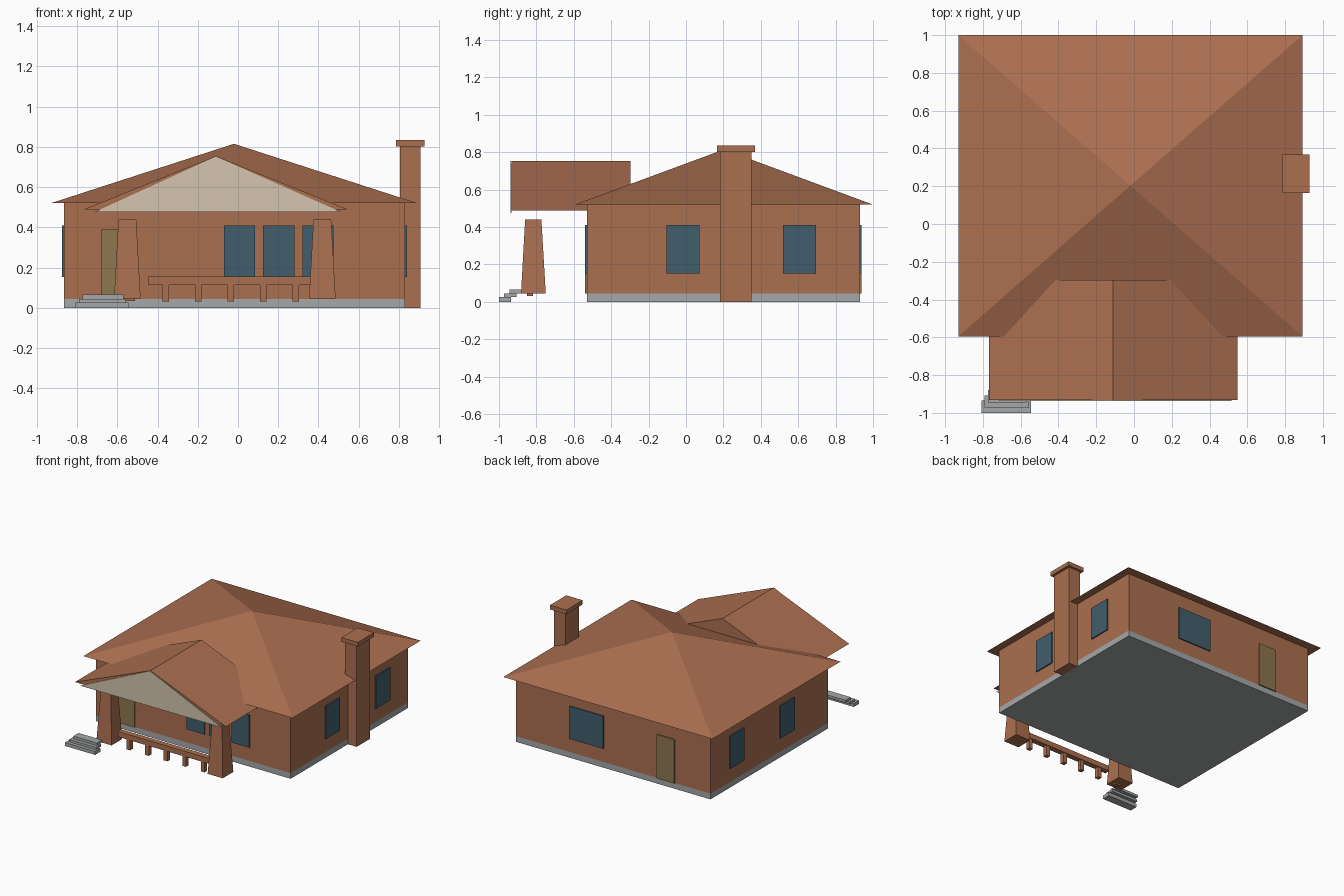
import bpy, bmesh

if "Cube" in bpy.data.objects:
    bpy.data.objects.remove(bpy.data.objects["Cube"])


def material(name, rgb):
    m = bpy.data.materials.new(name)
    m.diffuse_color = (*rgb, 1.0)
    m.use_nodes = True
    m.node_tree.nodes["Principled BSDF"].inputs["Base Color"].default_value = m.diffuse_color
    return m


BROWN = material("terracotta_brown", (0.41, 0.16, 0.08))
GREY = material("concrete_grey", (0.38, 0.39, 0.40))
GLASS = material("window_blue", (0.053, 0.114, 0.152))
DOOR = material("door_olive", (0.27, 0.185, 0.08))
CREAM = material("gable_cream", (0.66, 0.56, 0.43))


def mesh(name, verts, faces, mat):
    bm = bmesh.new()
    vs = [bm.verts.new(v) for v in verts]
    for f in faces:
        bm.faces.new([vs[i] for i in f])
    bmesh.ops.recalc_face_normals(bm, faces=bm.faces)
    me = bpy.data.meshes.new(name)
    bm.to_mesh(me)
    bm.free()
    me.materials.append(mat)
    ob = bpy.data.objects.new(name, me)
    bpy.context.collection.objects.link(ob)
    return ob


def frustum(name, low, high, z0, z1, mat):
    """Four-sided solid between two rectangles given as (x0, x1, y0, y1)."""
    verts = []
    for (x0, x1, y0, y1), z in ((low, z0), (high, z1)):
        verts += [(x0, y0, z), (x1, y0, z), (x1, y1, z), (x0, y1, z)]
    faces = [(3, 2, 1, 0), (4, 5, 6, 7)]
    faces += [(i, (i + 1) % 4, (i + 1) % 4 + 4, i + 4) for i in range(4)]
    return mesh(name, verts, faces, mat)


def box(name, x0, x1, y0, y1, z0, z1, mat):
    return frustum(name, (x0, x1, y0, y1), (x0, x1, y0, y1), z0, z1, mat)


def gable(name, x0, xm, x1, y0, y1, z0, z1, mat):
    """Triangular prism with its ridge along y."""
    verts = [(x, y, z) for y in (y0, y1) for x, z in ((x0, z0), (x1, z0), (xm, z1))]
    faces = [(0, 1, 2), (5, 4, 3), (0, 3, 4, 1), (1, 4, 5, 2), (2, 5, 3, 0)]
    return mesh(name, verts, faces, mat)


# House body
X0, X1, Y0, Y1 = -0.865, 0.83, -0.53, 0.93
box("foundation", X0, X1, Y0, Y1, 0, 0.045, GREY)
box("walls", X0, X1, Y0, Y1, 0.045, 0.522, BROWN)

# Hipped main roof, meeting at one point
mesh("main_roof",
     [(-0.93, -0.595, 0.52), (0.892, -0.595, 0.52), (0.892, 1.0, 0.52),
      (-0.93, 1.0, 0.52), (-0.02, 0.203, 0.815)],
     [(3, 2, 1, 0), (0, 1, 4), (1, 2, 4), (2, 3, 4), (3, 0, 4)], BROWN)

# Porch roof with a pale gable panel
gable("porch_roof", -0.768, -0.11, 0.547, -0.932, -0.297, 0.488, 0.754, BROWN)
gable("gable_panel", -0.715, -0.11, 0.515, -0.938, -0.933, 0.475, 0.752, CREAM)

# Tapered porch pillars
for side, x in (("left", -0.55), ("right", 0.419)):
    frustum("porch_pillar_" + side,
            (x - 0.066, x + 0.066, -0.882, -0.75),
            (x - 0.044, x + 0.044, -0.86, -0.773), 0.046, 0.44, BROWN)

# Low porch rail on short posts
box("porch_rail", -0.447, 0.40, -0.855, -0.812, 0.113, 0.155, BROWN)
for i in range(5):
    x = -0.36 + i * 0.162
    box("rail_post", x - 0.016, x + 0.016, -0.85, -0.817, 0.032, 0.113, BROWN)
box("pillar_foot", -0.565, -0.512, -0.85, -0.817, 0.035, 0.05, BROWN)

# Entrance steps
for i in range(3):
    box("step", -0.808 + 0.017 * i, -0.545 - 0.012 * i,
        -1.0 + 0.028 * i, -0.935 + 0.028 * i,
        (0, 0.027, 0.045)[i], (0.027, 0.045, 0.065)[i], GREY)

# Chimney with cap
box("chimney", 0.805, 0.907, 0.182, 0.35, 0, 0.802, BROWN)
box("chimney_cap", 0.785, 0.928, 0.165, 0.368, 0.802, 0.835, BROWN)

# Windows and doors as thin plates on the walls
T = 0.0095
WZ = (0.153, 0.41)
for x in (-0.07, 0.125, 0.32):
    box("front_window", x, x + 0.155, Y0 - T, Y0, *WZ, GLASS)
box("back_window", 0.065, 0.36, Y1, Y1 + T, *WZ, GLASS)
for y in (-0.105, 0.518):
    box("right_window", X1, X1 + T, y, y + 0.178, *WZ, GLASS)
    box("left_window", X0 - T, X0, y, y + 0.178, *WZ, GLASS)
box("front_door", -0.68, -0.525, Y0 - T, Y0, 0.045, 0.39, DOOR)
box("back_door", -0.555, -0.40, Y1, Y1 + T, 0.045, 0.39, DOOR)
